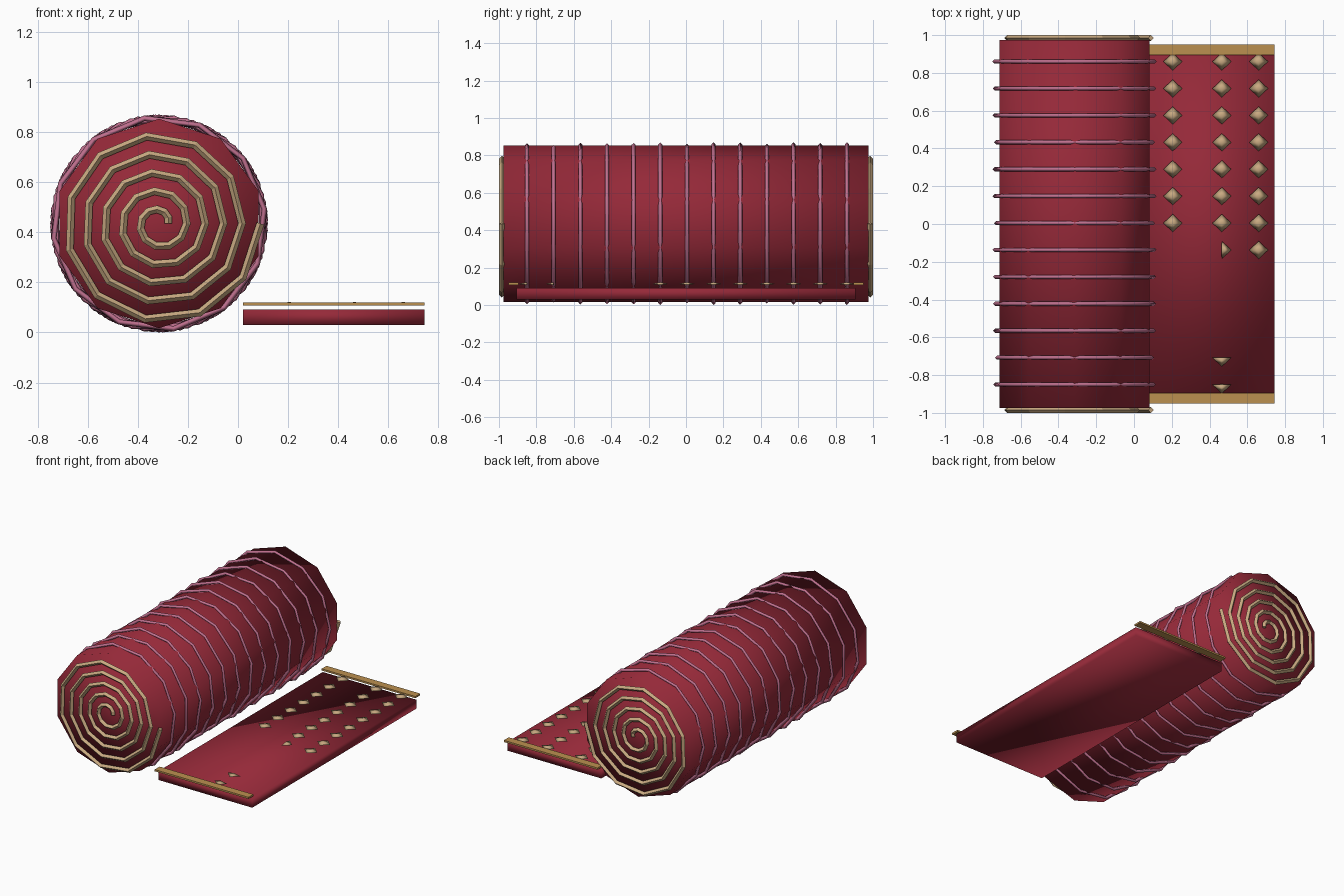
import bpy, bmesh, math, random
from mathutils import Matrix

if "Cube" in bpy.data.objects:
    bpy.data.objects.remove(bpy.data.objects["Cube"])

random.seed(4)
CX, CZ = -0.315, 0.435          # axis of the roll
ROWS = [0.86 - 0.1425 * i for i in range(13)]


def material(name, rgb):
    m = bpy.data.materials.new(name)
    m.diffuse_color = (*rgb, 1)
    m.use_nodes = True
    m.node_tree.nodes["Principled BSDF"].inputs["Base Color"].default_value = m.diffuse_color
    return m


RED = material("red_cloth", (0.30, 0.022, 0.04))
TAN = material("tan_edge", (0.58, 0.40, 0.22))
PINK = material("pink_cord", (0.52, 0.16, 0.27))
GOLD = material("gold_trim", (0.50, 0.28, 0.08))


def finish(ob, name, mat, smooth=False):
    ob.name = name
    ob.data.materials.append(mat)
    if ob.type == 'MESH':
        for p in ob.data.polygons:
            p.use_smooth = smooth
    return ob


def box(name, lo, hi, mat, smooth=False):
    bpy.ops.mesh.primitive_cube_add(size=1, location=[(a + b) / 2 for a, b in zip(lo, hi)])
    ob = bpy.context.object
    ob.data.transform(Matrix.Diagonal([b - a for a, b in zip(lo, hi)] + [1]))
    return finish(ob, name, mat, smooth)


# rolled carpet body
bpy.ops.mesh.primitive_cylinder_add(vertices=10, radius=0.418, depth=1.95,
                                    location=(CX, 0, CZ), rotation=(math.pi / 2, 0, 0))
finish(bpy.context.object, "carpet_roll", RED, True)

# thin cords around the roll, each turned a little differently
for i, y in enumerate(ROWS):
    bpy.ops.mesh.primitive_torus_add(major_segments=12, minor_segments=4,
                                     major_radius=0.424, minor_radius=0.011)
    ob = bpy.context.object
    turn = random.uniform(0, 0.5) if i else 0
    ob.data.transform(Matrix.Rotation(math.pi / 2, 4, 'X') @ Matrix.Rotation(turn, 4, 'Z'))
    ob.location = (CX, y, CZ)
    finish(ob, f"cord_{i}", PINK, True)

# spiral edges on both ends
for side, y in (("front", -0.985), ("back", 0.985)):
    cu = bpy.data.curves.new("spiral", 'CURVE')
    cu.dimensions = '3D'
    cu.bevel_depth = 0.0155
    cu.bevel_resolution = 0
    cu.use_fill_caps = True
    per, turns = 11, 5
    sp = cu.splines.new('POLY')
    sp.points.add(per * turns)
    for k, p in enumerate(sp.points):
        t = k / per
        r = 0.037 + 0.0735 * t
        a = t * math.tau
        p.co = (CX + r * math.cos(a), y, CZ + r * math.sin(a), 1)
    ob = bpy.data.objects.new("spiral", cu)
    bpy.context.collection.objects.link(ob)
    bpy.ops.object.select_all(action='DESELECT')
    ob.select_set(True)
    bpy.context.view_layer.objects.active = ob
    bpy.ops.object.convert(target='MESH')
    finish(bpy.context.object, f"{side}_spiral_edge", TAN)

# unrolled flap and its end trims
box("carpet_flap", (0.02, -0.907, 0.03), (0.745, 0.907, 0.092), RED, True)
for side, s in (("front", -1), ("back", 1)):
    box(f"{side}_trim", (0.02, s * 0.922 - 0.027, 0.107), (0.745, s * 0.922 + 0.027, 0.119), GOLD)

# flat diamond motifs, some of them only halves
bm = bmesh.new()


def diamond(x, y, e=0.05, w=0.05, n=0.047, s=0.047):
    ring = [bm.verts.new((x + dx, y + dy, 0.112))
            for dx, dy in ((e, 0), (0, n), (-w, 0), (0, -s))]
    for z in (0.122, 0.107):
        tip = bm.verts.new((x, y, z))
        for a, b in zip(ring, ring[1:] + ring[:1]):
            bm.faces.new((a, b, tip) if z > 0.112 else (b, a, tip))


for y in ROWS[:7]:
    for x in (0.205, 0.465, 0.66):
        diamond(x, y)
diamond(0.66, ROWS[7])
diamond(0.465, ROWS[7], w=0.002)
for y in (ROWS[11], ROWS[12]):
    diamond(0.465, y, n=0.002)
me = bpy.data.meshes.new("diamonds")
bm.to_mesh(me)
bm.free()
ob = bpy.data.objects.new("diamonds", me)
bpy.context.collection.objects.link(ob)
finish(ob, "diamond_motifs", TAN, True)
